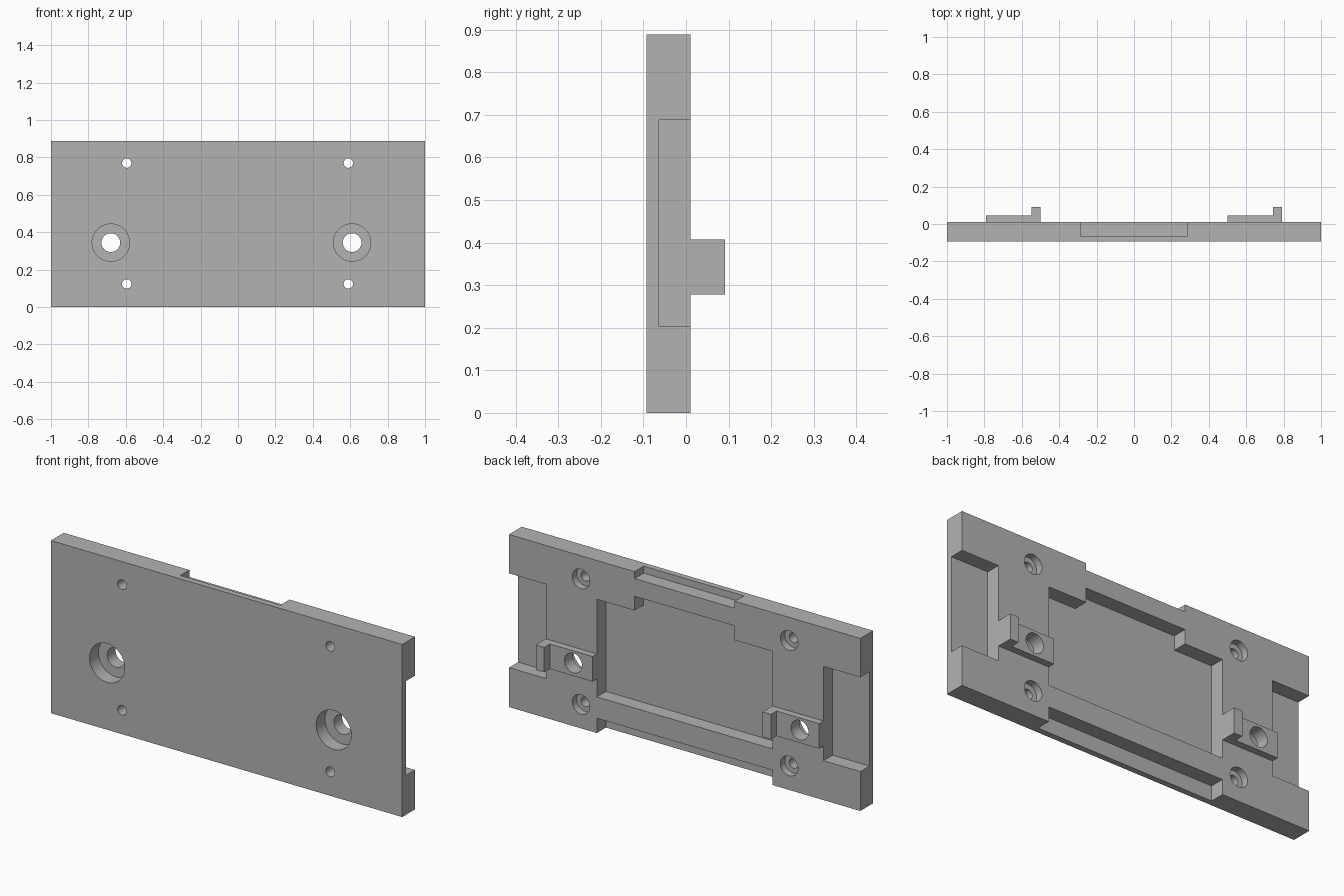
import bpy
import bmesh
import math
from mathutils import Matrix

default = bpy.data.objects.get("Cube")
if default:
    bpy.data.objects.remove(default, do_unlink=True)

FRONT, BACK, FLOOR = -0.093, 0.011, -0.063   # plate faces and pocket floor
HEIGHT = 0.888

grey = bpy.data.materials.new("plain grey")
grey.use_nodes = True
colour = (0.45, 0.45, 0.45, 1)
grey.diffuse_color = colour
grey.node_tree.nodes["Principled BSDF"].inputs["Base Color"].default_value = colour


def make_object(name, bm):
    bmesh.ops.recalc_face_normals(bm, faces=bm.faces)
    mesh = bpy.data.meshes.new(name)
    bm.to_mesh(mesh)
    bm.free()
    mesh.materials.append(grey)
    obj = bpy.data.objects.new(name, mesh)
    bpy.context.collection.objects.link(obj)
    return obj


def box(name, x, y, z):
    """Box from (low, high) ranges."""
    bm = bmesh.new()
    bmesh.ops.create_cube(bm, size=1)
    for v in bm.verts:
        v.co = [r[0] if c < 0 else r[1] for c, r in zip(v.co, (x, y, z))]
    return make_object(name, bm)


def rod(name, x, z, radius, y0, y1):
    """Cylinder along y."""
    bm = bmesh.new()
    place = Matrix.Translation((x, (y0 + y1) / 2, z)) @ Matrix.Rotation(math.pi / 2, 4, "X")
    bmesh.ops.create_cone(bm, cap_ends=True, segments=48, radius1=radius,
                          radius2=radius, depth=y1 - y0, matrix=place)
    return make_object(name, bm)


def tab_block(name, points, z0, z1):
    """Extrude an xy profile upward."""
    bm = bmesh.new()
    face = bm.faces.new([bm.verts.new((x, y, z0)) for x, y in points])
    top = bmesh.ops.extrude_face_region(bm, geom=[face])["geom"]
    moved = [g for g in top if isinstance(g, bmesh.types.BMVert)]
    bmesh.ops.translate(bm, verts=moved, vec=(0, 0, z1 - z0))
    return make_object(name, bm)


def combine(target, tool, operation):
    tool.hide_render = True
    mod = target.modifiers.new(operation.lower(), "BOOLEAN")
    mod.operation = operation
    mod.solver = "EXACT"
    mod.object = tool
    bpy.context.view_layer.objects.active = target
    bpy.ops.object.modifier_apply(modifier=mod.name)
    bpy.data.objects.remove(tool, do_unlink=True)


plate = box("mounting_plate", (-1, 1), (FRONT, BACK), (0, HEIGHT))

# Recesses in the back: centre pocket, its upper step, edge notches, end pockets
recesses = [
    ((-0.5, 0.5), (0.186, 0.688)),
    ((-0.285, 0.285), (0.6, 0.761)),
    ((-0.285, 0.285), (0.852, 1)),
    ((-0.5, 0.5), (-0.1, 0.076)),
    ((0.79, 1.1), (0.203, 0.688)),
    ((-1.1, -0.79), (0.203, 0.688)),
]
for xs, zs in recesses:
    combine(plate, box("recess_cutter", xs, (FLOOR, 0.1), zs), "DIFFERENCE")

# Stepped tabs on the back, both with the lip on the +x side
for x0 in (-0.79, 0.5):
    x1, lip = x0 + 0.29, x0 + 0.243
    profile = [(x0, -0.01), (x1, -0.01), (x1, 0.092), (lip, 0.092),
               (lip, 0.046), (x0, 0.046)]
    combine(plate, tab_block("tab", profile, 0.278, 0.407), "UNION")

# Large bolt holes through the tabs, counterbored from the front
for x in (-0.68, 0.61):
    combine(plate, rod("bore_cutter", x, 0.344, 0.1, FRONT - 0.1, FRONT + 0.072), "DIFFERENCE")
    combine(plate, rod("bolt_cutter", x, 0.344, 0.05, FRONT - 0.1, 0.2), "DIFFERENCE")

# Small screw holes, counterbored from the back
for x in (-0.595, 0.59):
    for z in (0.123, 0.769):
        combine(plate, rod("bore_cutter", x, z, 0.05, BACK - 0.036, 0.2), "DIFFERENCE")
        combine(plate, rod("screw_cutter", x, z, 0.025, FRONT - 0.1, 0.2), "DIFFERENCE")

# Smooth hole walls, sharp edges elsewhere
bpy.ops.object.select_all(action="DESELECT")
plate.select_set(True)
bpy.context.view_layer.objects.active = plate
bpy.ops.object.shade_smooth_by_angle(angle=math.radians(30))
